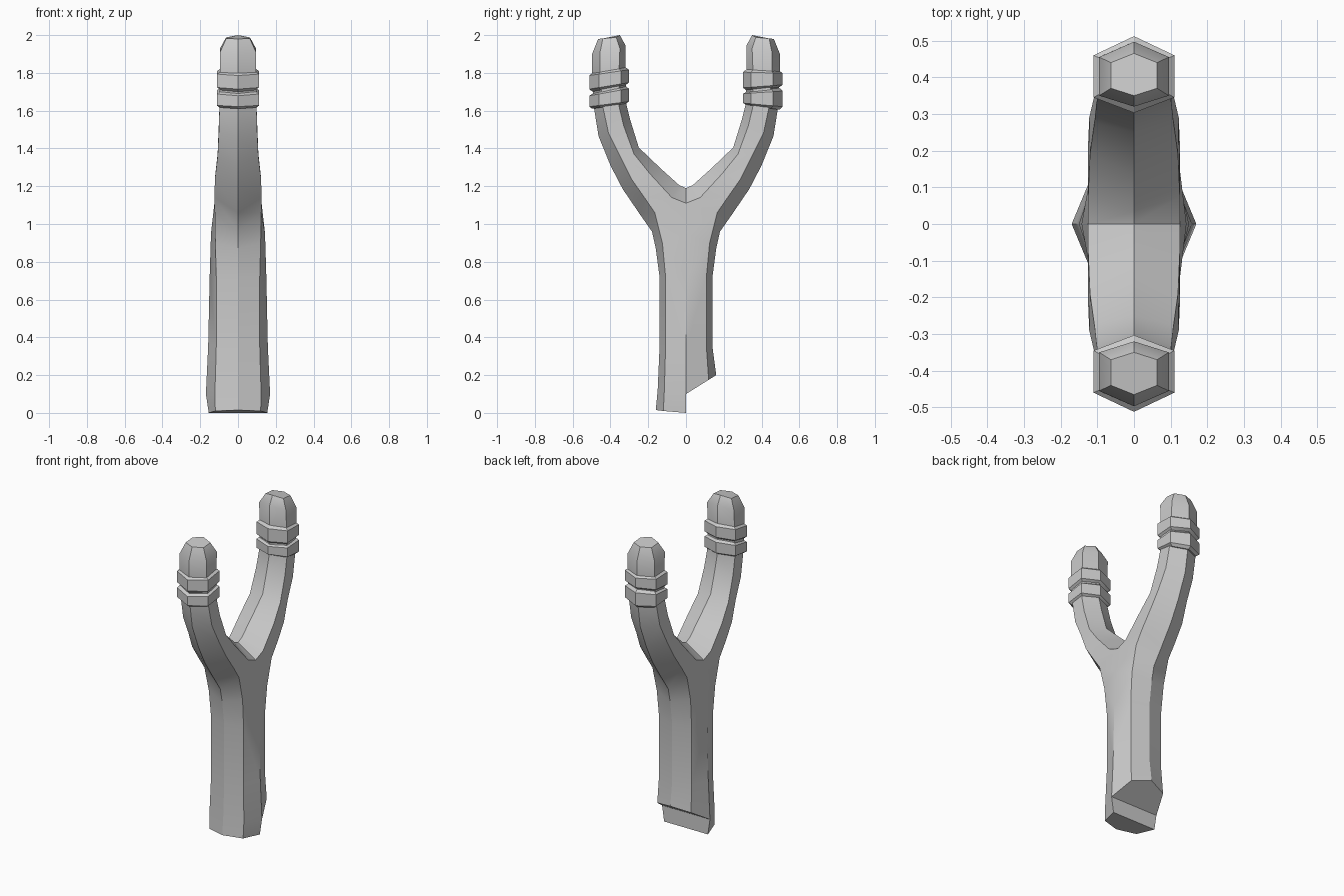
import bpy, bmesh

if "Cube" in bpy.data.objects:
    bpy.data.objects.remove(bpy.data.objects["Cube"])

# Each ring: outer ridge (y,z), outer edge (y,z), inner edge (y,z),
# inner ridge (y,z) or None on the grip, outer edge half width, inner edge half width
FRONT_END = [((.16, .015), (.12, .01), (0, 0), None, .12, .155),
             ((.15, .12), (.115, .11), (0, .10), None, .122, .17)]
BACK_END = [((.16, .20), (.12, .175), (0, .10), None, .12, .17)]
GRIP = [((.14, .35), (.108, .35), (0, .35), None, .115, .158),
        ((.14, .72), (.108, .72), (0, .72), None, .115, .15),
        ((.16, .87), (.125, .90), (0, .95), None, .12, .143)]
ARM = [((.18, .96), (.165, 1.06), (0, 1.11), (0, 1.19), .123, .125),
       ((.25, 1.06), (.22, 1.14), (.075, 1.14), (.035, 1.205), .125, .125),
       ((.335, 1.185), (.29, 1.24), (.19, 1.265), (.135, 1.295), .122, .12),
       ((.40, 1.31), (.35, 1.36), (.275, 1.37), (.25, 1.405), .108, .108),
       ((.463, 1.465), (.41, 1.48), (.33, 1.52), (.295, 1.55), .102, .102),
       ((.488, 1.62), (.44, 1.62), (.355, 1.625), (.315, 1.63), .098, .098),
       ((.497, 1.80), (.455, 1.80), (.355, 1.80), (.32, 1.80), .096, .096),
       ((.497, 1.90), (.455, 1.91), (.35, 1.93), (.32, 1.945), .095, .095),
       ((.465, 1.98), (.44, 1.982), (.37, 1.988), (.35, 2.0), .063, .063)]


def finish(bm, name):
    bmesh.ops.remove_doubles(bm, verts=bm.verts, dist=1e-4)
    bmesh.ops.recalc_face_normals(bm, faces=bm.faces)
    me = bpy.data.meshes.new(name)
    bm.to_mesh(me)
    bm.free()
    ob = bpy.data.objects.new(name, me)
    bpy.context.collection.objects.link(ob)
    bpy.ops.object.select_all(action='DESELECT')
    ob.select_set(True)
    bpy.context.view_layer.objects.active = ob
    bpy.ops.object.shade_smooth_by_angle(angle=0.5)
    return ob


def loft_half(bm, rings, s):
    """Skin half of the fork; grip rings stay open along the middle plane."""
    prev = None
    for o, so, si, i, a, b in rings:
        pts = [(b, *si), (a, *so), (0, *o), (-a, *so), (-b, *si)]
        if i:
            pts.append((0, *i))
        cur = [bm.verts.new((x, s * y, z)) for x, y, z in pts]
        if prev is None:
            bm.faces.new(cur)
        else:
            n = len(prev)
            for k in range(6 if n == 6 else 4):
                j = (k + 1) % 6
                bm.faces.new((prev[k], prev[j], cur[j], cur[k]))
        prev = cur
    bm.faces.new(prev)


# Fork: grip with stepped broken end, crotch and two arms
bm = bmesh.new()
loft_half(bm, FRONT_END + GRIP + ARM, -1)
loft_half(bm, BACK_END + GRIP + ARM, 1)
bm.faces.new([bm.verts.new(p) for p in
              ((-.155, 0, 0), (.155, 0, 0), (.17, 0, .10), (-.17, 0, .10))])
finish(bm, "fork_frame")


# Wrapped bands: tilted hexagonal collars with chamfered rims
def band(name, s, outer, inner):
    bm = bmesh.new()
    yo, yi = .512, .303
    mid = (yo + yi) / 2
    rings = []
    for level, inset in ((0, .018), (.14, 0), (.86, 0), (1, .018)):
        zo = outer[0] + (outer[1] - outer[0]) * level
        zi = inner[0] + (inner[1] - inner[0]) * level
        ring = []
        for x, y in ((0, yo), (.11, .46), (.11, .345), (0, yi), (-.11, .345), (-.11, .46)):
            z = zi + (zo - zi) * (y - yi) / (yo - yi)
            f = 1 - inset / .11
            ring.append(bm.verts.new((x * f, s * (mid + (y - mid) * f), z)))
        rings.append(ring)
    for lo, hi in zip(rings, rings[1:]):
        for k in range(6):
            j = (k + 1) % 6
            bm.faces.new((lo[k], lo[j], hi[j], hi[k]))
    bm.faces.new(rings[0])
    bm.faces.new(rings[-1])
    finish(bm, name)


band("front_lower_band", -1, (1.61, 1.69), (1.635, 1.73))
band("front_upper_band", -1, (1.70, 1.80), (1.735, 1.83))
band("back_lower_band", 1, (1.605, 1.72), (1.63, 1.70))
band("back_upper_band", 1, (1.725, 1.81), (1.705, 1.82))
